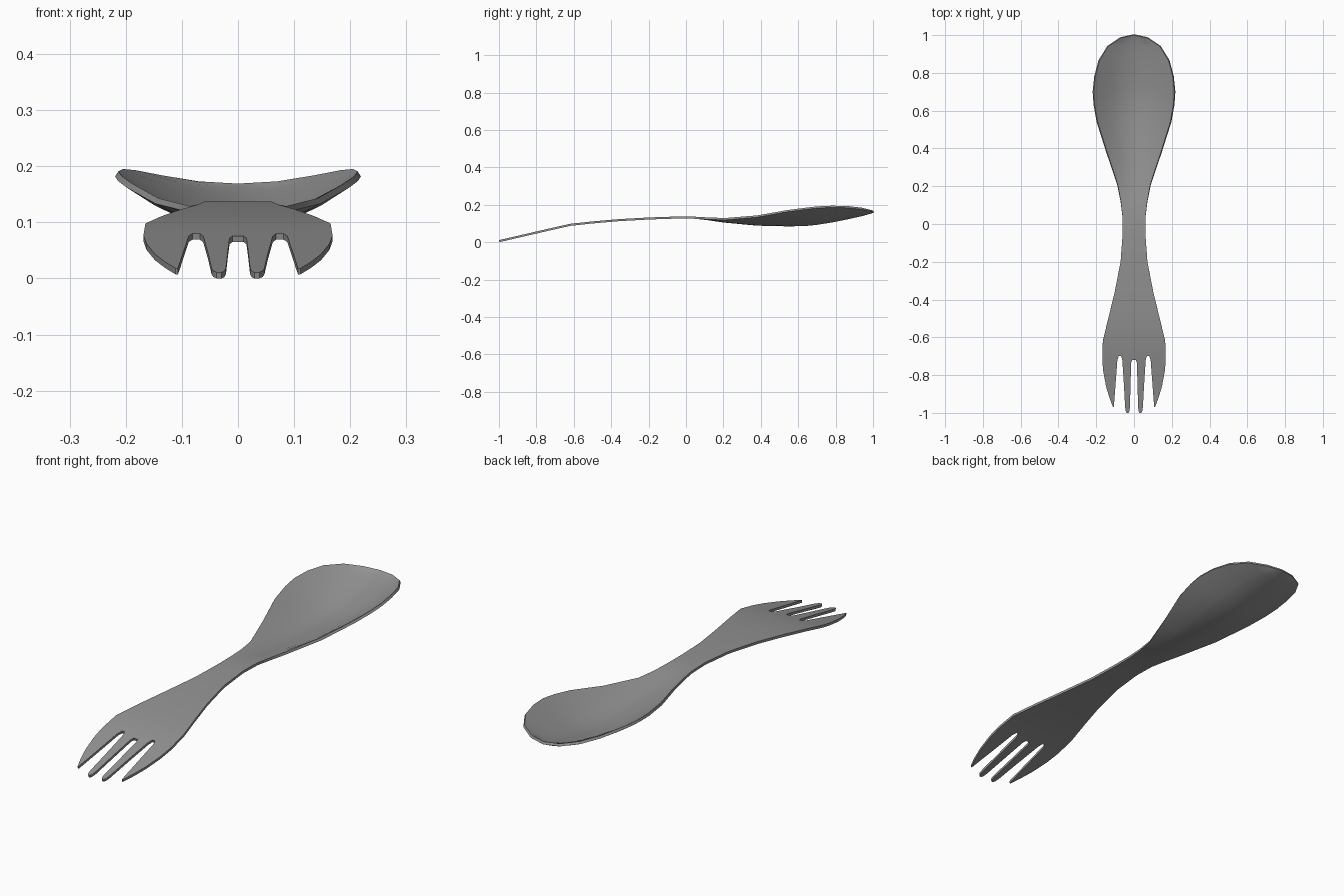
import bpy, bmesh, math

# Stations along the body: y, half width, centre height, rim height
BODY = [
    (-0.70, 0.168, 0.080, 0.080), (-0.62, 0.165, 0.098, 0.098),
    (-0.50, 0.136, 0.111, 0.111), (-0.36, 0.102, 0.123, 0.123),
    (-0.20, 0.071, 0.132, 0.132), (-0.05, 0.060, 0.137, 0.137),
    (0.05, 0.062, 0.136, 0.136), (0.12, 0.070, 0.128, 0.132),
    (0.21, 0.086, 0.115, 0.129), (0.38, 0.142, 0.099, 0.143),
    (0.54, 0.192, 0.095, 0.171), (0.63, 0.208, 0.096, 0.183),
    (0.70, 0.213, 0.103, 0.191), (0.78, 0.205, 0.116, 0.195),
    (0.865, 0.183, 0.133, 0.193), (0.94, 0.137, 0.150, 0.184),
    (0.985, 0.070, 0.163, 0.173), (1.0, 0.0, 0.169, 0.169)]

# Tines on the right-hand side: y, inner x, outer x
INNER = [(-1.0, 0.029, 0.038), (-0.99, 0.024, 0.044), (-0.97, 0.0215, 0.047),
         (-0.85, 0.0185, 0.0535), (-0.735, 0.015, 0.061),
         (-0.72, 0.010, 0.062), (-0.70, 0.010, 0.068)]
OUTER = [(-0.97, 0.107, 0.111), (-0.92, 0.103, 0.130), (-0.86, 0.0985, 0.148),
         (-0.78, 0.0925, 0.163), (-0.72, 0.088, 0.168), (-0.70, 0.081, 0.168)]
COLUMNS = [0.010, 0.039, 0.068, 0.081, 0.1245, 0.168]


def tine_z(y):
    """Height of the downward-curving fork end."""
    pts = [(-1.0, 0.011), (-0.8, 0.057), (-0.70, 0.080)]
    for (a, za), (b, zb) in zip(pts, pts[1:]):
        if y <= b:
            return za + (zb - za) * (y - a) / (b - a)
    return pts[-1][1]


def add_grid(bm, rows):
    vs = [[bm.verts.new(p) for p in row] for row in rows]
    for r0, r1 in zip(vs, vs[1:]):
        for i in range(len(r0) - 1):
            bm.faces.new((r0[i], r0[i + 1], r1[i + 1], r1[i]))


bm = bmesh.new()

# Handle, fork palm and spoon bowl
s_half = [c / 0.168 for c in COLUMNS]
s_all = [-s for s in reversed(s_half)] + s_half
add_grid(bm, [[(s * w, y, zc + (ze - zc) * abs(s) ** 1.8) for s in s_all]
              for y, w, zc, ze in BODY])

# Four tines, mirrored in pairs
for tine in (INNER, OUTER):
    for side in (1, -1):
        add_grid(bm, [[(x, y, tine_z(y)) for x in
                       sorted((side * a, side * (a + b) / 2, side * b))]
                      for y, a, b in tine])

# Web at the base of the centre slot
add_grid(bm, [[(x, y, tine_z(y)) for x in (-0.010, 0.010)] for y in (-0.72, -0.70)])

bmesh.ops.remove_doubles(bm, verts=bm.verts, dist=0.0002)
mesh = bpy.data.meshes.new("spork")
bm.to_mesh(mesh)
bm.free()
spork = bpy.data.objects.new("spork", mesh)
bpy.context.collection.objects.link(spork)

# Grey material
grey = bpy.data.materials.new("grey")
grey.diffuse_color = (0.29, 0.295, 0.29, 1)
mesh.materials.append(grey)

# Sheet thickness, then smooth shading with sharp rims
solid = spork.modifiers.new("thickness", 'SOLIDIFY')
solid.thickness = 0.011
solid.offset = -1
bpy.context.view_layer.objects.active = spork
spork.select_set(True)
bpy.ops.object.convert(target='MESH')
bpy.ops.object.shade_smooth_by_angle(angle=math.radians(40))
